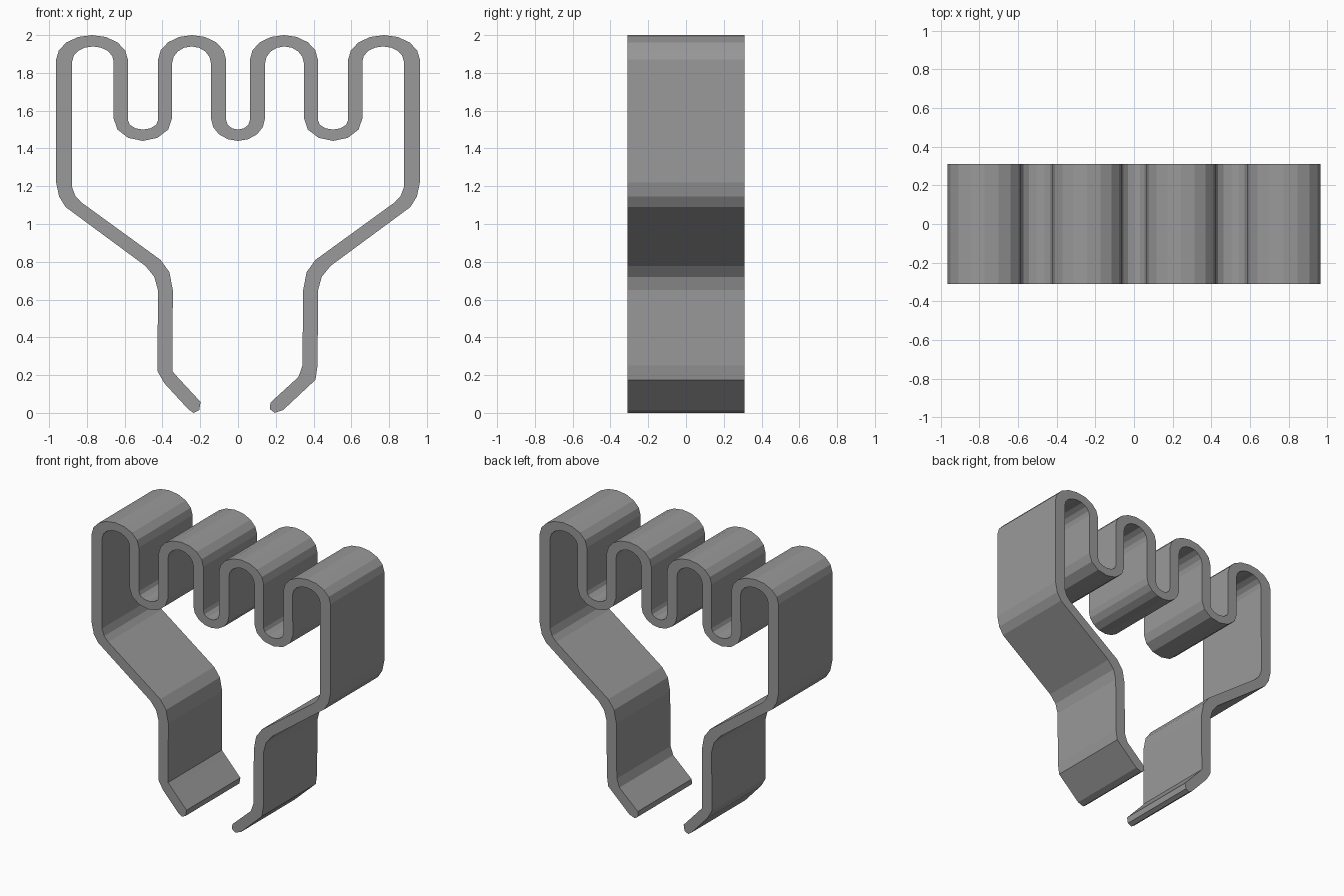
import bpy, bmesh, math

cube = bpy.data.objects.get("Cube")
if cube:
    bpy.data.objects.remove(cube, do_unlink=True)

HALF_DEPTH = 0.31


def material(name, color):
    mat = bpy.data.materials.new(name)
    mat.use_nodes = True
    mat.diffuse_color = color
    mat.node_tree.nodes["Principled BSDF"].inputs["Base Color"].default_value = color
    return mat


def arc(cx, cz, rx, rz, start, end, steps=8):
    """Points on an ellipse between two angles in degrees."""
    points = []
    for i in range(steps + 1):
        a = math.radians(start + (end - start) * i / steps)
        points.append((cx + rx * math.cos(a), cz + rz * math.sin(a)))
    return points


def arch(cx, cz, rx, rz):
    return arc(cx, cz, rx, rz, 180, 0)


def valley(cx, cz, rx, rz):
    return arc(cx, cz, rx, rz, 180, 360, 6)


# Outer side of the strip, from the middle valley over the arches and down the leg
outer = (arc(0, 1.55, 0.063, 0.05, -90, 0, 3)
         + arch(0.243, 1.87, 0.18, 0.13)
         + valley(0.503, 1.55, 0.08, 0.05)
         + arch(0.773, 1.87, 0.19, 0.13)
         + [(0.963, 1.22), (0.947, 1.145), (0.913, 1.09),
            (0.49, 0.778), (0.443, 0.72), (0.424, 0.65)])

# Inner side, following the same route
inner = (arc(0, 1.56, 0.143, 0.12, -90, 0, 4)
         + arch(0.246, 1.85, 0.103, 0.09)
         + valley(0.504, 1.56, 0.155, 0.12)
         + arch(0.768, 1.86, 0.11, 0.08)
         + [(0.88, 1.2), (0.862, 1.15), (0.83, 1.115),
            (0.41, 0.81), (0.363, 0.745), (0.345, 0.65)])

# Feet bend inward to rounded tips; the left one reaches a little further
left_foot = [(0.421, 0.25), (0.41, 0.175), (0.24, 0.016), (0.195, 0.0),
             (0.168, 0.02), (0.172, 0.055), (0.32, 0.19), (0.341, 0.25)]
right_foot = [(0.426, 0.22), (0.39, 0.157), (0.262, 0.018), (0.235, 0.0),
              (0.205, 0.015), (0.198, 0.058), (0.318, 0.187), (0.347, 0.22)]


def mirrored(points):
    return [(-x, z) for x, z in points]


left_half = outer + left_foot + inner[::-1]
right_half = mirrored(inner[1:] + right_foot[::-1] + outer[:0:-1])
outline = left_half + right_half

# Bent strip: outline extruded along the depth
bm = bmesh.new()
verts = [bm.verts.new((x, -HALF_DEPTH, z)) for x, z in outline]
face = bm.faces.new(verts)
result = bmesh.ops.extrude_face_region(bm, geom=[face])
moved = [g for g in result["geom"] if isinstance(g, bmesh.types.BMVert)]
bmesh.ops.translate(bm, verts=moved, vec=(0, 2 * HALF_DEPTH, 0))
bmesh.ops.recalc_face_normals(bm, faces=bm.faces)
bmesh.ops.triangulate(bm, faces=[f for f in bm.faces if len(f.verts) > 4])

mesh = bpy.data.meshes.new("bent_strip_clip")
bm.to_mesh(mesh)
bm.free()
mesh.materials.append(material("mid_grey", (0.32, 0.32, 0.32, 1)))
clip = bpy.data.objects.new("bent_strip_clip", mesh)
bpy.context.collection.objects.link(clip)
